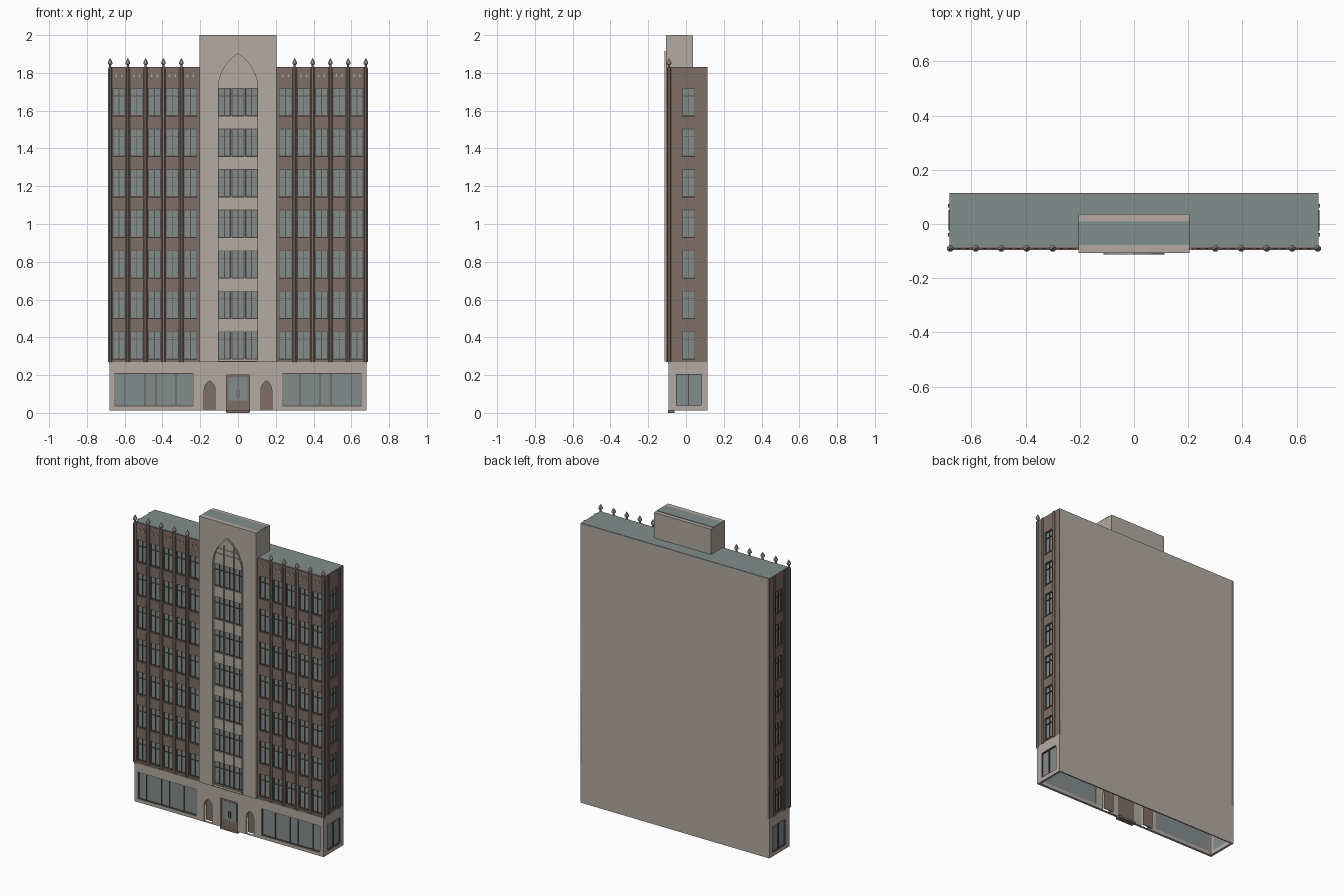
import bpy, bmesh
from math import asin, sin, cos, pi
from mathutils import Matrix

cube = bpy.data.objects.get("Cube")
if cube:
    bpy.data.objects.remove(cube, do_unlink=True)


def material(name, r, g, b):
    lin = [((c / 255 + 0.055) / 1.055) ** 2.4 for c in (r, g, b)] + [1]
    m = bpy.data.materials.new(name)
    m.use_nodes = True
    m.diffuse_color = lin
    bsdf = next(n for n in m.node_tree.nodes if n.type == 'BSDF_PRINCIPLED')
    bsdf.inputs["Base Color"].default_value = lin
    return m


STONE = material("pale_stone", 180, 170, 162)
BRICK = material("brown_brick", 126, 110, 103)
GLASS = material("grey_glass", 131, 141, 140)
ROOF = material("grey_roofing", 129, 141, 139)
FRAME = material("dark_frame", 92, 80, 74)


def finish(name, bm, *mats):
    bmesh.ops.recalc_face_normals(bm, faces=bm.faces)
    me = bpy.data.meshes.new(name)
    bm.to_mesh(me)
    bm.free()
    for m in mats:
        me.materials.append(m)
    ob = bpy.data.objects.new(name, me)
    bpy.context.collection.objects.link(ob)
    return ob


def boxes(name, mat, items):
    """Several boxes, each given as x0, x1, y0, y1, z0, z1."""
    bm = bmesh.new()
    for x0, x1, y0, y1, z0, z1 in items:
        mid = Matrix.Translation(((x0 + x1) / 2, (y0 + y1) / 2, (z0 + z1) / 2))
        size = Matrix.Diagonal((abs(x1 - x0), abs(y1 - y0), abs(z1 - z0), 1))
        bmesh.ops.create_cube(bm, size=1, matrix=mid @ size)
    return finish(name, bm, mat)


def rect(u0, u1, z0, z1):
    return [(u0, z0), (u1, z0), (u1, z1), (u0, z1)]


def arch(cx, w, z0, spring, apex, n=8):
    """Outline of a pointed arch of half width w."""
    h = apex - spring
    r = (w * w + h * h) / (2 * w)
    top = asin(h / r)
    arc = [(w - r + r * cos(top * i / n), spring + r * sin(top * i / n)) for i in range(n + 1)]
    pts = [(w, z0)] + arc + [(-x, z) for x, z in reversed(arc[:-1])] + [(-w, z0)]
    return [(cx + x, z) for x, z in pts]


def panel(name, mat, loops, d0, d1, side=False):
    """Flat panel with holes; d0..d1 is its depth in y, or in x for a side wall."""
    cu = bpy.data.curves.new(name, 'CURVE')
    cu.dimensions, cu.fill_mode = '2D', 'BOTH'
    cu.extrude = abs(d1 - d0) / 2
    for loop in loops:
        sp = cu.splines.new('POLY')
        sp.points.add(len(loop) - 1)
        for p, (u, z) in zip(sp.points, loop):
            p.co = (u, z, 0, 1)
        sp.use_cyclic_u = True
    tmp = bpy.data.objects.new(name + "_outline", cu)
    bpy.context.collection.objects.link(tmp)
    bpy.context.view_layer.update()
    me = bpy.data.meshes.new_from_object(tmp.evaluated_get(bpy.context.evaluated_depsgraph_get()))
    bm = bmesh.new()
    bm.from_mesh(me)
    bpy.data.objects.remove(tmp, do_unlink=True)
    bpy.data.curves.remove(cu)
    bpy.data.meshes.remove(me)
    d = (d0 + d1) / 2
    for v in bm.verts:
        u, z, k = v.co
        v.co = (d + k, u, z) if side else (u, d + k, z)
    bmesh.ops.remove_doubles(bm, verts=bm.verts, dist=1e-5)
    for f in bm.faces:
        f.material_index = 0
        f.smooth = False
    return finish(name, bm, mat)


def lathe(name, mat, profile, spots, n=8):
    """Stacked n-sided cones around upright axes."""
    bm = bmesh.new()
    for x, y in spots:
        for (r0, z0), (r1, z1) in zip(profile, profile[1:]):
            m = Matrix.Translation((x, y, (z0 + z1) / 2)) @ Matrix.Rotation(pi / n, 4, 'Z')
            bmesh.ops.create_cone(bm, cap_ends=True, segments=n, radius1=r0, radius2=r1,
                                  depth=z1 - z0, matrix=m)
    return finish(name, bm, mat)


def bars(u0, u1, z0, z1, mullions, transom=None, t=0.004):
    """Frame bars of one window as u0, u1, z0, z1."""
    out = [(u0, u0 + t, z0, z1), (u1 - t, u1, z0, z1), (u0, u1, z0, z0 + t), (u0, u1, z1 - t, z1)]
    out += [(m - t / 2, m + t / 2, z0, z1) for m in mullions]
    if transom:
        out.append((u0, u1, transom - t / 2, transom + t / 2))
    return out


def front(items, y0, y1):
    return [(a, b, y0, y1, c, d) for a, b, c, d in items]


def flank(items, x0, x1):
    return [(x0, x1, a, b, c, d) for a, b, c, d in items]


FLOORS = [(0.285 + 0.2145 * i, 0.432 + 0.2145 * i) for i in range(7)]
BASE, TOP, HALF, BACK = 0.27, 1.83, 0.68, 0.115
PIERS = [0.300, 0.395, 0.489, 0.583, 0.677]
BAYS = [(0.217, 0.287)] + [(a + 0.013, b - 0.013) for a, b in zip(PIERS, PIERS[1:])]

# Main block: stone rear, roofing on top, brick elsewhere
core = boxes("main_block", BRICK, [(-0.668, 0.668, -0.078, BACK, BASE, TOP)])
core.data.materials.append(STONE)
core.data.materials.append(ROOF)
for f in core.data.polygons:
    f.material_index = 1 if f.normal.y > 0.5 else 2 if f.normal.z > 0.5 else 0
boxes("roof_deck", ROOF, [(-0.678, 0.678, -0.085, BACK - 0.002, TOP, TOP + 0.002)])

for s, word in ((1, "left"), (-1, "right")):
    # Front wing: brick wall with window openings
    bays = [sorted((s * a, s * b)) for a, b in BAYS]
    cells = [(a, b, z0, z1) for a, b in bays for z0, z1 in FLOORS]
    wing = sorted((s * 0.2, s * HALF))
    panel(word + "_wing_wall", BRICK, [rect(*wing, BASE, TOP)] + [rect(*c) for c in cells], -0.09, -0.076)
    boxes(word + "_wing_glass", GLASS, front(cells, -0.08, -0.077))
    boxes(word + "_wing_frames", FRAME, front(
        [b for c in cells for b in bars(*c, [(c[0] + c[1]) / 2], c[2] + 0.105)], -0.085, -0.078))
    boxes(word + "_wing_sills", BRICK, front(
        [(a - 0.003, b + 0.003, z0 - 0.007, z0) for a, b, z0, z1 in cells], -0.095, -0.088))
    panel(word + "_parapet_ornaments", STONE, [
        [(a + (b - a) * k - 0.006, 1.778), (a + (b - a) * k + 0.006, 1.778), (a + (b - a) * k, 1.8)]
        for a, b in bays for k in (0.28, 0.72)], -0.093, -0.089)

    # Octagonal piers with pointed finials
    spots = [(s * p, -0.09) for p in PIERS]
    lathe(word + "_piers", BRICK, [(0.012, BASE), (0.012, 1.822), (0.006, 1.834)], spots)
    lathe(word + "_finials", STONE, [(0.006, 1.825), (0.006, 1.842), (0.013, 1.848),
                                     (0.013, 1.856), (0.001, 1.878)], spots)

    # Side wall: one column of windows between two shallow piers
    side = [(-0.02, 0.048, z0, z1) for z0, z1 in FLOORS]
    panel(word + "_side_wall", BRICK, [rect(-0.09, BACK, BASE, TOP)] + [rect(*c) for c in side],
          s * 0.666, s * HALF, True)
    boxes(word + "_side_glass", GLASS, flank(side, s * 0.667, s * 0.67))
    boxes(word + "_side_frames", FRAME, flank(
        [b for c in side for b in bars(*c, [0.014], c[2] + 0.105)], s * 0.668, s * 0.676))
    boxes(word + "_side_piers", BRICK, flank(
        [(y - 0.007, y + 0.007, BASE, TOP) for y in (-0.04, 0.067)], s * 0.678, s * 0.686))
    boxes(word + "_side_sills", BRICK, flank(
        [(-0.024, 0.052, z0 - 0.007, z0) for z0, z1 in FLOORS], s * 0.678, s * 0.684))

    # Ground floor side wall and its shop window
    shop = (-0.053, 0.083, 0.038, 0.207)
    panel(word + "_ground_side_wall", STONE, [rect(-0.09, BACK, 0.013, BASE), rect(*shop)],
          s * 0.665, s * HALF, True)
    boxes(word + "_ground_side_glass", GLASS, flank([shop], s * 0.666, s * 0.67))
    boxes(word + "_ground_side_frames", FRAME, flank(bars(*shop, [0.015]), s * 0.668, s * 0.678))

    # Shop window on the front
    shop = (*sorted((s * 0.235, s * 0.655)), 0.035, 0.21)
    boxes(word + "_shop_glass", GLASS, front([shop], -0.082, -0.078))
    boxes(word + "_shop_frames", FRAME, front(
        bars(*shop, [s * m for m in (0.328, 0.434, 0.492, 0.6)]), -0.088, -0.08))
    boxes(word + "_niche_back", BRICK, [(s * 0.115, s * 0.19, -0.06, -0.055, 0.013, 0.19)])

# Ground floor front wall with shop windows, doorway and niches
holes = [rect(*sorted((s * 0.235, s * 0.655)), 0.035, 0.21) for s in (1, -1)]
holes += [arch(s * 0.15, 0.029, 0.015, 0.12, 0.17) for s in (1, -1)]
holes.append(rect(-0.062, 0.062, 0.0145, 0.2))
panel("ground_front_wall", STONE, [rect(-HALF, HALF, 0.013, BASE)] + holes, -0.092, -0.076)
boxes("ground_back_wall", STONE, [(-HALF, HALF, 0.107, BACK, 0.013, BASE)])
boxes("ground_cornice", STONE, [(-0.682, 0.682, -0.096, -0.08, 0.258, BASE)])
boxes("back_wall_edges", STONE, [(-HALF, HALF, BACK - 0.002, BACK, BASE, TOP)])

# Entrance
boxes("door_panel", BRICK, [(-0.063, 0.063, -0.082, -0.075, 0.005, 0.2)])
boxes("door_glass", GLASS, [(s * 0.003, s * 0.05, -0.085, -0.081, 0.065, 0.187) for s in (1, -1)])
boxes("door_handles", FRAME, [(s * 0.005, s * 0.009, -0.09, -0.084, 0.085, 0.125) for s in (1, -1)])
boxes("door_step", BRICK, [(-0.062, 0.062, -0.094, -0.06, 0, 0.014)])

# Central tower with a tall pointed arch
panel("tower_front", STONE, [rect(-0.205, 0.205, BASE, 2), arch(0, 0.106, 0.275, 1.715, 1.905, 14)],
      -0.107, -0.077)
boxes("tower_top", STONE, [(-0.205, 0.205, -0.078, 0.036, 1.8, 1.997)])
boxes("tower_roof", ROOF, [(-0.205, 0.205, -0.093, 0.01, 1.99, 2)])
panel("arch_moulding", STONE, [arch(0, 0.112, 0.272, 1.715, 1.915, 14),
                               arch(0, 0.104, 0.276, 1.715, 1.902, 14)], -0.113, -0.106)

# Recessed window bay inside the arch
columns = [(-0.104, -0.04), (-0.032, 0.032), (0.04, 0.104)]
cells = [(a, b, z0, z1) for a, b in columns for z0, z1 in FLOORS]
panel("tower_infill", STONE, [arch(0, 0.108, 0.274, 1.715, 1.91, 14)] + [rect(*c) for c in cells],
      -0.094, -0.082)
boxes("tower_glass", GLASS, front(cells, -0.086, -0.08))
boxes("tower_frames", FRAME, front(
    [b for c in cells for b in bars(*c, [(c[0] + c[1]) / 2], c[2] + 0.105)], -0.091, -0.084))
boxes("tower_mullions", STONE, front(
    [(s * 0.036 - 0.003, s * 0.036 + 0.003, 0.276, 1.85) for s in (1, -1)], -0.1, -0.09))
boxes("arch_tracery", STONE, front(
    [(-0.092, 0.092, 1.785, 1.79), (-0.075, 0.075, 1.818, 1.823)], -0.099, -0.092))
boxes("tower_sills", STONE, front([(a, b, z0 - 0.006, z0) for a, b, z0, z1 in cells], -0.099, -0.092))
